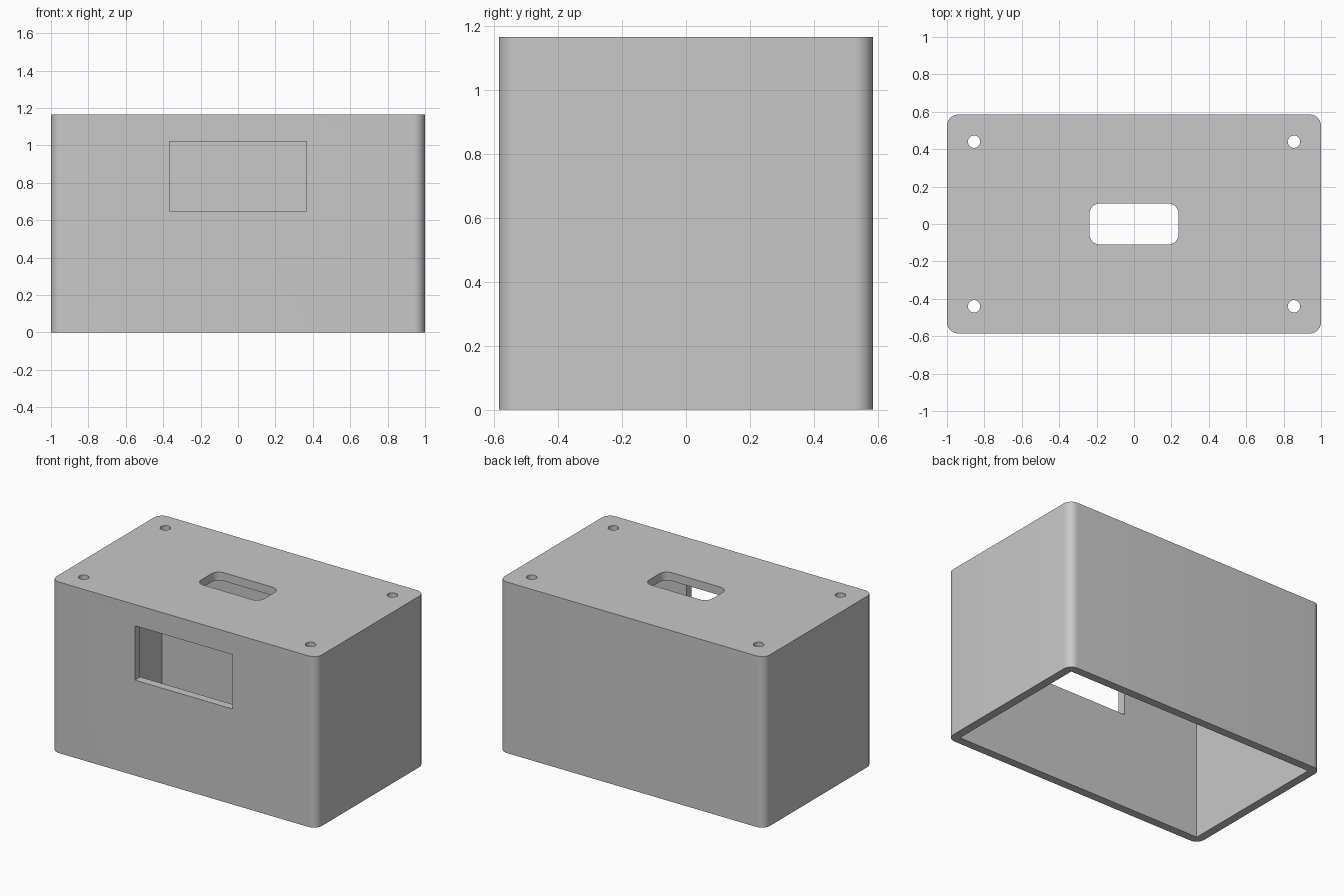
import bpy, bmesh, math

if "Cube" in bpy.data.objects:
    bpy.data.objects.remove(bpy.data.objects["Cube"])

WIDTH, DEPTH, HEIGHT = 2.0, 1.17, 1.165
WALL = 0.057
EPS = 0.1

grey = bpy.data.materials.new("light grey")
grey.use_nodes = True
grey.diffuse_color = (0.58, 0.58, 0.58, 1)
grey.node_tree.nodes["Principled BSDF"].inputs["Base Color"].default_value = grey.diffuse_color


def prism(name, outline, z0, z1):
    """Solid with the given outline, extruded from z0 to z1."""
    bm = bmesh.new()
    base = bm.faces.new([bm.verts.new((x, y, z0)) for x, y in outline])
    top = bmesh.ops.extrude_face_region(bm, geom=[base])["geom"]
    verts = [v for v in top if isinstance(v, bmesh.types.BMVert)]
    bmesh.ops.translate(bm, verts=verts, vec=(0, 0, z1 - z0))
    bmesh.ops.recalc_face_normals(bm, faces=bm.faces)
    mesh = bpy.data.meshes.new(name)
    bm.to_mesh(mesh)
    bm.free()
    mesh.materials.append(grey)
    obj = bpy.data.objects.new(name, mesh)
    bpy.context.collection.objects.link(obj)
    return obj


def rounded_rect(w, d, r, cx=0, cy=0, steps=10):
    """Rectangle outline with rounded corners; w = d = 2r gives a circle."""
    pts = []
    for i, (sx, sy) in enumerate([(1, 1), (-1, 1), (-1, -1), (1, -1)]):
        for k in range(steps + 1):
            a = math.pi / 2 * (i + k / steps)
            p = (cx + sx * (w / 2 - r) + r * math.cos(a),
                 cy + sy * (d / 2 - r) + r * math.sin(a))
            if not pts or math.dist(p, pts[-1]) > 1e-5:
                pts.append(p)
    if math.dist(pts[0], pts[-1]) < 1e-5:
        pts.pop()
    return pts


def rect(x0, x1, y0, y1):
    return [(x0, y0), (x1, y0), (x1, y1), (x0, y1)]


# Outer block with rounded upright edges
case = prism("enclosure_shell", rounded_rect(WIDTH, DEPTH, 0.06), 0, HEIGHT)

# Sharp-cornered cavity, open at the bottom
ix, iy = WIDTH / 2 - WALL, DEPTH / 2 - WALL
cutters = [prism("cavity_cutter", rect(-ix, ix, -iy, iy), -EPS, HEIGHT - WALL)]

# Front window
cutters.append(prism("window_cutter",
                     rect(-0.367, 0.367, -DEPTH / 2 - EPS, -iy + EPS), 0.65, 1.02))

# Rounded slot in the lid
cutters.append(prism("slot_cutter", rounded_rect(0.476, 0.22, 0.055),
                     HEIGHT - WALL - EPS, HEIGHT + EPS))

# Screw holes in the lid corners
for sx in (-1, 1):
    for sy in (-1, 1):
        cutters.append(prism("screw_hole_cutter",
                             rounded_rect(0.066, 0.066, 0.033, sx * 0.855, sy * 0.44),
                             HEIGHT - WALL - EPS, HEIGHT + EPS))

# Cut the openings, then discard the cutters
bpy.context.view_layer.objects.active = case
case.select_set(True)
for cutter in cutters:
    mod = case.modifiers.new("cut", 'BOOLEAN')
    mod.operation = 'DIFFERENCE'
    mod.solver = 'EXACT'
    mod.object = cutter
    bpy.ops.object.modifier_apply(modifier=mod.name)
    bpy.data.objects.remove(cutter)

bpy.ops.object.select_all(action='DESELECT')
case.select_set(True)
bpy.ops.object.shade_smooth_by_angle(angle=math.radians(30))
